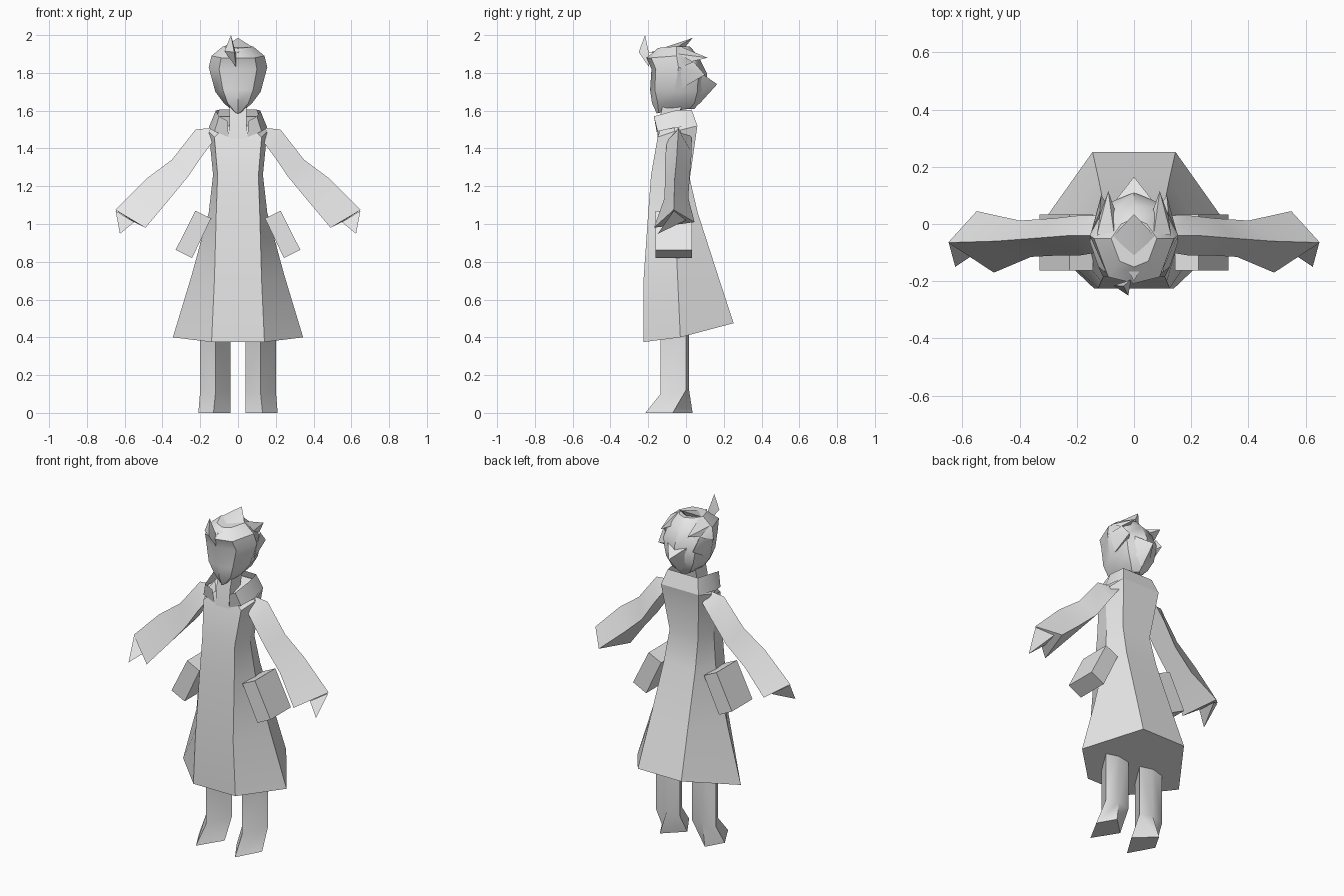
import bpy, bmesh, math

grey = bpy.data.materials.new("plain grey")
grey.diffuse_color = (0.8, 0.8, 0.8, 1)


def finish(name, bm, angle=30, mirror=False):
    bmesh.ops.recalc_face_normals(bm, faces=bm.faces)
    me = bpy.data.meshes.new(name)
    bm.to_mesh(me)
    bm.free()
    me.materials.append(grey)
    ob = bpy.data.objects.new(name, me)
    bpy.context.collection.objects.link(ob)
    if mirror:
        ob.modifiers.new("mirror", 'MIRROR')
    bpy.ops.object.select_all(action='DESELECT')
    ob.select_set(True)
    bpy.context.view_layer.objects.active = ob
    bpy.ops.object.shade_smooth_by_angle(angle=math.radians(angle))
    return ob


def loft(name, rings, closed=True, caps=(True, True), **kw):
    """Skin a list of equal-sized point loops."""
    bm = bmesh.new()
    rows = [[bm.verts.new(p) for p in r] for r in rings]
    n = len(rows[0])
    for a, b in zip(rows, rows[1:]):
        for i in range(n if closed else n - 1):
            j = (i + 1) % n
            bm.faces.new((a[i], a[j], b[j], b[i]))
    for row, cap in ((rows[0], caps[0]), (rows[-1], caps[1])):
        if cap:
            bm.faces.new(row)
    return finish(name, bm, **kw)


def hull(name, pts, **kw):
    """Solid around a few corner points."""
    bm = bmesh.new()
    for p in pts:
        bm.verts.new(p)
    res = bmesh.ops.convex_hull(bm, input=bm.verts)
    bmesh.ops.dissolve_limit(bm, angle_limit=0.02, verts=bm.verts, edges=bm.edges)
    return finish(name, bm, **kw)


def both(half):
    """Complete a half loop (x >= 0, front to back) with its reflection."""
    return half + [(-x, y, z) for x, y, z in reversed(half) if x > 0]


# Long flared coat: front corner, side corner, back corner
loft("coat", [both(r) for r in (
    [(.14, -.225, .375), (.345, -.03, .40), (.145, .252, .475)],
    [(.125, -.225, .70), (.245, -.045, .73), (.125, .162, .75)],
    [(.115, -.20, 1.06), (.155, -.06, 1.06), (.105, .062, 1.06)],
    [(.108, -.185, 1.26), (.132, -.075, 1.26), (.095, .02, 1.24)],
    [(.125, -.15, 1.46), (.155, -.06, 1.49), (.125, .06, 1.52)],
    [(.06, -.13, 1.52), (.11, -.06, 1.55), (.095, .03, 1.57)])])

# Open stand-up collar with lapels
loft("collar", [
    [(x, y, z) for x, y, z in row] + [(-x, y, z) for x, y, z in reversed(row)]
    for row in (
        [(.05, -.15, 1.46), (.125, -.15, 1.49), (.155, -.06, 1.51), (.125, .06, 1.52)],
        [(.055, -.165, 1.545), (.10, -.17, 1.57), (.118, -.06, 1.60), (.10, .03, 1.605)])],
    closed=False, caps=(False, False))

# Neck
loft("neck", [both([(.045, y, z), (.045, y + .1, z)])
              for y, z in ((-.155, 1.42), (-.14, 1.56), (-.12, 1.64))])

# Sleeves: top ridge, back edge, front edge
loft("sleeve", [
    [(.13, -.04, 1.51), (.13, .03, 1.46), (.13, -.10, 1.44)],
    [(.225, -.04, 1.50), (.19, .03, 1.38), (.19, -.11, 1.36)],
    [(.35, -.05, 1.34), (.28, .02, 1.25), (.265, -.11, 1.25)],
    [(.485, -.06, 1.24), (.40, .012, 1.14), (.36, -.115, 1.135)],
    [(.65, -.065, 1.075), (.55, .045, 1.01), (.49, -.17, .98)]], mirror=True)

# Pointed hands
hull("hand", [(.648, -.065, 1.07), (.57, .0, 1.02), (.55, -.10, 1.01),
              (.625, -.15, .948)], mirror=True)

# Tilted hip bags
hull("hip_bag", [(x, y, z) for y in (-.162, .033)
                 for x, z in ((.143, 1.03), (.226, 1.07), (.33, .863), (.243, .82))],
     mirror=True)

# Legs with pointed feet: front, outer, back, inner
loft("leg", [
    [(.13, -.215, 0), (.21, -.07, 0), (.15, .035, 0), (.04, -.07, 0)],
    [(.12, -.135, .10), (.2, .0, .12), (.12, .015, .13), (.04, .0, .12)],
    [(.12, -.135, .46), (.2, .0, .46), (.12, .015, .46), (.04, .0, .46)]], mirror=True)

# Head, from chin to crown
loft("head", [both(r) for r in (
    [(0, -.155, 1.585), (.012, -.145, 1.588), (.03, -.09, 1.60), (.03, .02, 1.61), (0, .045, 1.61)],
    [(0, -.18, 1.64), (.055, -.15, 1.64), (.075, -.07, 1.64), (.06, .045, 1.64), (0, .07, 1.64)],
    [(0, -.19, 1.71), (.08, -.165, 1.71), (.12, -.06, 1.70), (.09, .06, 1.70), (0, .11, 1.71)],
    [(0, -.183, 1.82), (.10, -.16, 1.82), (.155, -.04, 1.83), (.11, .065, 1.80), (0, .11, 1.80)],
    [(0, -.208, 1.88), (.09, -.185, 1.88), (.14, -.05, 1.89), (.085, .04, 1.89), (0, .065, 1.89)],
    [(0, -.15, 1.93), (.05, -.13, 1.935), (.08, -.05, 1.94), (.045, .0, 1.94), (0, .02, 1.94)],
)], angle=35)

# Hair spikes: crown, nape, and pairs on the sides
hull("crown_spike", [(0, -.2, 1.905), (.08, -.05, 1.935), (-.08, -.05, 1.935),
                     (0, -.01, 1.93), (0, .035, 1.985)])
hull("back_spike", [(.09, .05, 1.82), (-.09, .05, 1.82), (.07, .04, 1.67),
                    (-.07, .04, 1.67), (0, .07, 1.635), (0, .165, 1.74)])
hull("upper_side_spike", [(.13, -.04, 1.90), (.07, -.03, 1.94), (.06, .03, 1.88),
                          (.12, .03, 1.86), (.09, .115, 1.88)], mirror=True)
hull("lower_side_spike", [(.15, -.03, 1.83), (.12, .04, 1.86), (.08, .05, 1.77),
                          (.12, -.02, 1.72), (.115, .10, 1.79)], mirror=True)

# Curled forelock
hull("forelock", [(-.01, -.195, 1.83), (-.072, -.215, 1.915), (-.02, -.25, 1.91),
                  (-.01, -.195, 1.90), (-.037, -.217, 2.0)])
